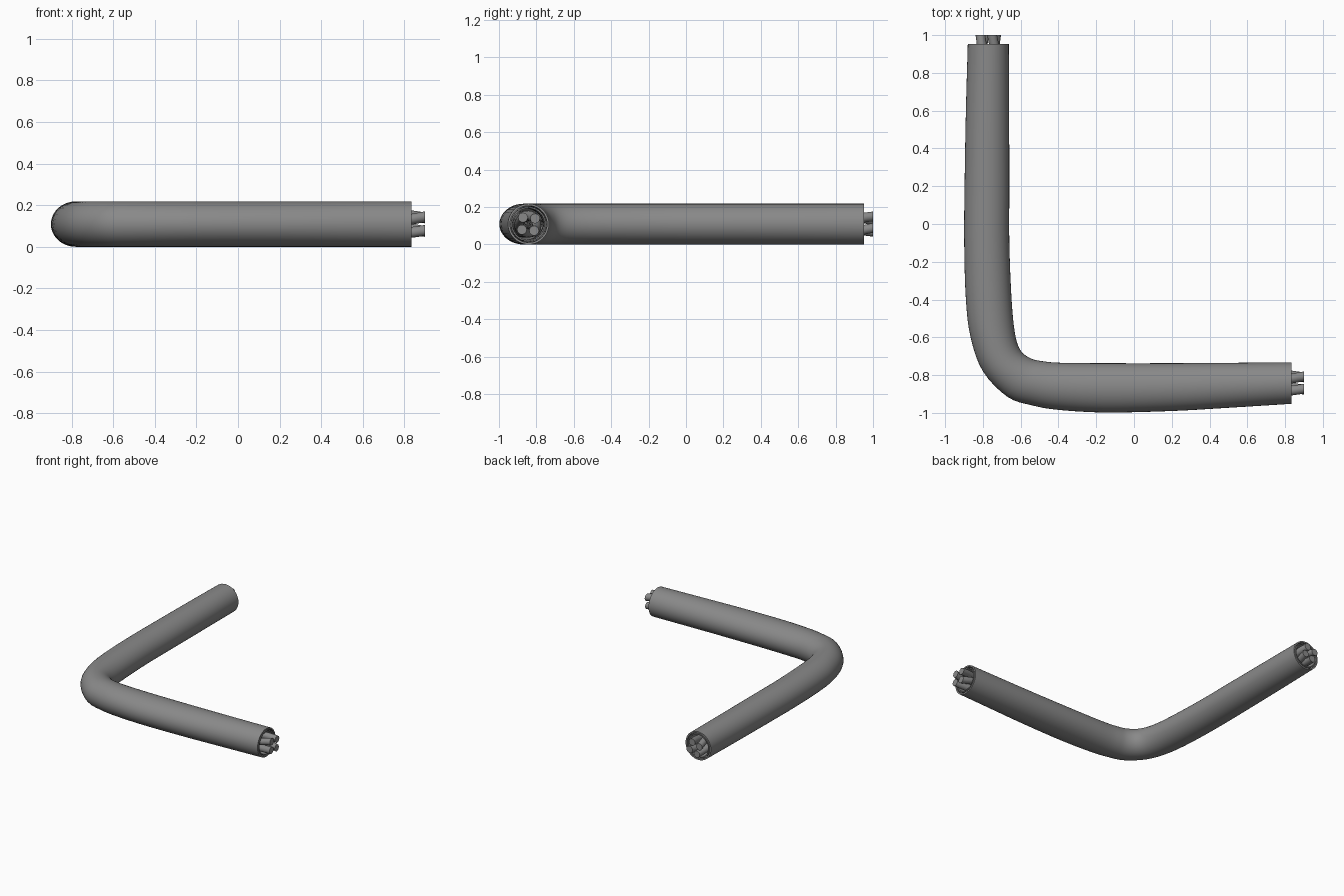
import bpy, bmesh, math
from mathutils import Vector

if "Cube" in bpy.data.objects:
    bpy.data.objects.remove(bpy.data.objects["Cube"])

HALF_H = 0.109   # half height of the sheath
MID_Z = 0.109

# Outer and inner edge of the bent cable in plan: (outer x, outer y, inner x, inner y)
EDGES = [
    (-0.880, 0.952, -0.663, 0.952), (-0.890, 0.60, -0.661, 0.60),
    (-0.897, 0.20, -0.660, 0.20), (-0.899, -0.10, -0.660, -0.10),
    (-0.890, -0.40, -0.648, -0.40), (-0.865, -0.60, -0.630, -0.58),
    (-0.800, -0.78, -0.600, -0.67), (-0.670, -0.915, -0.545, -0.712),
    (-0.540, -0.96, -0.480, -0.727), (-0.400, -0.984, -0.380, -0.735),
    (-0.150, -0.998, -0.150, -0.737), (0.200, -0.990, 0.200, -0.737),
    (0.500, -0.973, 0.500, -0.735), (0.833, -0.952, 0.833, -0.732),
]

# Dark grey finish shared by all parts
DARK = bpy.data.materials.new("dark_grey")
DARK.diffuse_color = (0.25, 0.25, 0.25, 1)
DARK.use_nodes = True
DARK.node_tree.nodes["Principled BSDF"].inputs["Base Color"].default_value = DARK.diffuse_color


def spline(points, steps):
    """Smooth interpolation through plan stations."""
    pts = [Vector(p) for p in points]
    pts = [2 * pts[0] - pts[1]] + pts + [2 * pts[-1] - pts[-2]]
    out = []
    for i in range(1, len(pts) - 2):
        a, b, c, d = pts[i - 1:i + 3]
        for k in range(steps):
            t = k / steps
            out.append(0.5 * (2 * b + (c - a) * t + (2 * a - 5 * b + 4 * c - d) * t * t
                              + (3 * b - a - 3 * c + d) * t ** 3))
    out.append(pts[-2])
    return out


def frame(s):
    """Centre and sideways half-width vector of a station."""
    o, i = Vector((s[0], s[1], MID_Z)), Vector((s[2], s[3], MID_Z))
    return (o + i) / 2, (o - i) / 2


def make_mesh(name, rings, closed=False, caps=False):
    bm = bmesh.new()
    vr = [[bm.verts.new(p) for p in r] for r in rings]
    pairs = list(zip(vr, vr[1:]))
    if closed:
        pairs.append((vr[-1], vr[0]))
    for a, b in pairs:
        n = len(a)
        for j in range(n):
            bm.faces.new((a[j], a[(j + 1) % n], b[(j + 1) % n], b[j]))
    if caps:
        bm.faces.new(vr[0])
        bm.faces.new(vr[-1])
    bmesh.ops.recalc_face_normals(bm, faces=bm.faces)
    me = bpy.data.meshes.new(name)
    bm.to_mesh(me)
    bm.free()
    me.materials.append(DARK)
    ob = bpy.data.objects.new(name, me)
    bpy.context.collection.objects.link(ob)
    bpy.ops.object.select_all(action='DESELECT')
    ob.select_set(True)
    bpy.context.view_layer.objects.active = ob
    bpy.ops.object.shade_smooth_by_angle(angle=math.radians(35))
    return ob


def tube(name, frames, r_out, r_in, n=40):
    """Hollow tube; radii are fractions of the sheath size."""
    def ring(f, r):
        c, side = f
        return [c + side * (r * math.cos(2 * math.pi * j / n))
                + Vector((0, 0, HALF_H * r * math.sin(2 * math.pi * j / n))) for j in range(n)]
    rings = [ring(f, r_out) for f in frames] + [ring(f, r_in) for f in reversed(frames)]
    return make_mesh(name, rings, closed=True)


# Outer sheath and the thin liner inside it
frames = [frame(s) for s in spline(EDGES, 4)]
tube("outer_sheath", frames, 1.0, 0.90)
tube("inner_liner", frames, 0.85, 0.78)

# Wire path sticks out past both sheath ends
fine = [frame(s) for s in spline(EDGES, 10)]
fine = ([(fine[0][0] + Vector((0, 0.048, 0)), fine[0][1])] + fine
        + [(fine[-1][0] + Vector((k * 0.0335, 0, 0)), fine[-1][1]) for k in (1, 2)])

# Four twisted wires
TWIST = 2 * math.pi / 1.2
UP = Vector((0, 0, 1))
total = sum((b[0] - a[0]).length for a, b in zip(fine, fine[1:]))
for w in range(4):
    rings, run = [], -total
    for k, (c, side) in enumerate(fine):
        if k:
            run += (c - fine[k - 1][0]).length
        u = side.normalized()
        ang = math.radians(50 + 90 * w) + TWIST * run
        mid = c + u * (0.046 * math.cos(ang)) + UP * (0.046 * math.sin(ang))
        rings.append([mid + u * (0.026 * math.cos(math.pi * j / 8))
                      + UP * (0.026 * math.sin(math.pi * j / 8)) for j in range(16)])
    make_mesh(f"wire_{w + 1}", rings, caps=True)
